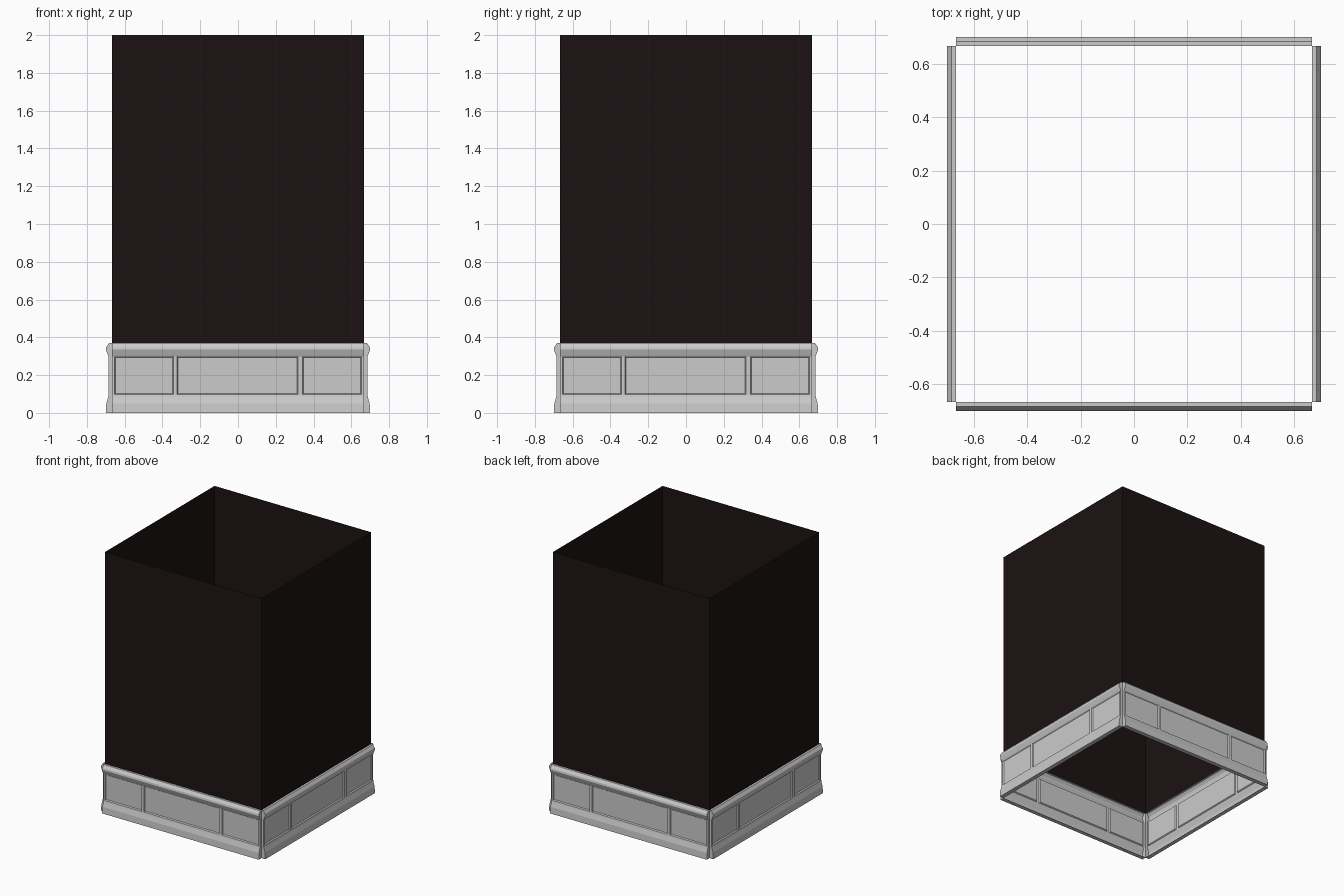
import bpy, bmesh, math

if "Cube" in bpy.data.objects:
    bpy.data.objects.remove(bpy.data.objects["Cube"])

H = 0.667      # half width of the square
TOP = 0.37     # height of the skirting
SIDES = ["front", "right", "back", "left"]

# Dark upper wall material
dark = bpy.data.materials.new("dark_wall")
dark.diffuse_color = (0.012, 0.006, 0.006, 1)
dark.use_nodes = True
dark.node_tree.nodes["Principled BSDF"].inputs["Base Color"].default_value = dark.diffuse_color


def skirting_mesh():
    """Moulded skirting for the front side, with three recessed panels."""
    # (distance out from wall plane, height), bottom to top
    profile = [(0, 0), (0.033, 0), (0.030, 0.05), (0.020, 0.085), (0.018, 0.097),
               (0.018, 0.298), (0.022, 0.307), (0.033, 0.335), (0.031, 0.348),
               (0.016, TOP), (0, TOP)]
    stations = [-H, -0.655, -0.342, -0.322, 0.318, 0.342, 0.655, H]
    panel_spans, panel_row = (1, 3, 5), 4
    bm = bmesh.new()
    rows = [[bm.verts.new((x, -H - d, z)) for d, z in profile] for x in stations]
    panels = []
    for i in range(len(stations) - 1):
        a, b = rows[i], rows[i + 1]
        for j in range(len(profile) - 1):
            f = bm.faces.new((a[j], b[j], b[j + 1], a[j + 1]))
            if j == panel_row and i in panel_spans:
                panels.append(f)
    # End caps, back left open
    bm.faces.new(rows[0])
    bm.faces.new(rows[-1][::-1])
    bm.normal_update()
    # Sloped recess of each panel
    bmesh.ops.inset_individual(bm, faces=panels, thickness=0.008, depth=-0.008)
    me = bpy.data.meshes.new("skirting")
    bm.to_mesh(me)
    bm.free()
    return me


def wall_mesh():
    """Single flat sheet above the skirting."""
    me = bpy.data.meshes.new("wall")
    me.from_pydata([(-H, -H, TOP), (H, -H, TOP), (H, -H, 2), (-H, -H, 2)],
                   [], [(0, 1, 2, 3)])
    me.materials.append(dark)
    return me


# Repeat both parts around the four sides
parts = {"skirting": skirting_mesh(), "wall": wall_mesh()}
for k, side in enumerate(SIDES):
    for part, me in parts.items():
        ob = bpy.data.objects.new(f"{side}_{part}", me)
        ob.rotation_euler.z = k * math.pi / 2
        bpy.context.collection.objects.link(ob)
